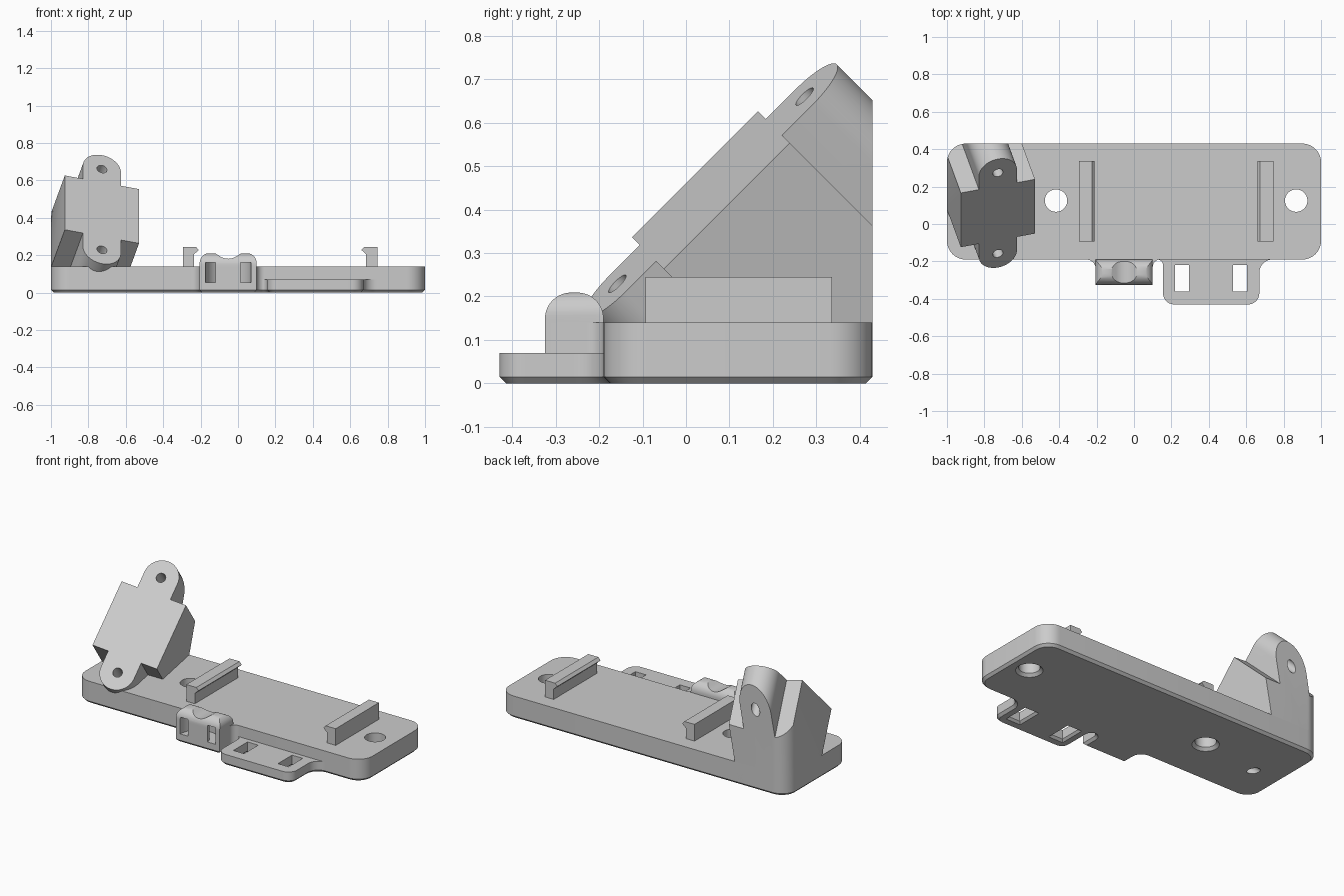
import bpy, bmesh, math
from mathutils import Matrix, Vector

if "Cube" in bpy.data.objects:
    bpy.data.objects.remove(bpy.data.objects["Cube"])

grey = bpy.data.materials.new("light grey plastic")
grey.diffuse_color = (0.6, 0.6, 0.6, 1)
grey.use_nodes = True
grey.node_tree.nodes["Principled BSDF"].inputs["Base Color"].default_value = grey.diffuse_color


def rounded(corners, steps=10):
    """Outline from (x, y[, radius]) corners, convex or concave."""
    out, n = [], len(corners)
    for i, c in enumerate(corners):
        p = Vector(c[:2])
        if len(c) < 3:
            out.append(p)
            continue
        a = (Vector(corners[i - 1][:2]) - p).normalized()
        b = (Vector(corners[(i + 1) % n][:2]) - p).normalized()
        half = a.angle(b) / 2
        mid = p + (a + b).normalized() * c[2] / math.sin(half)
        start = p + a * c[2] / math.tan(half) - mid
        turn = math.pi - 2 * half
        if a.x * b.y - a.y * b.x > 0:
            turn = -turn
        for k in range(steps + 1):
            out.append(mid + Matrix.Rotation(turn * k / steps, 2) @ start)
    return out


def rect(x0, x1, y0, y1, r=None):
    e = () if r is None else (r,)
    return rounded([(x0, y0) + e, (x1, y0) + e, (x1, y1) + e, (x0, y1) + e])


def circle(x, y, r, n=40):
    return [Vector((x + r * math.cos(2 * math.pi * k / n),
                    y + r * math.sin(2 * math.pi * k / n))) for k in range(n)]


def inset(pts, d):
    """Move a counter-clockwise outline inward by d."""
    out = []
    for i, p in enumerate(pts):
        e1 = (p - pts[i - 1]).normalized()
        e2 = (pts[(i + 1) % len(pts)] - p).normalized()
        n1, n2 = Vector((-e1.y, e1.x)), Vector((-e2.y, e2.x))
        out.append(p + (n1 + n2) * d / (1 + n1.dot(n2)))
    return out


def prism(name, pts, z0, z1, chamfer=0, matrix=Matrix()):
    """Extruded outline with an optional chamfer (or flare) at the bottom."""
    rings = [(pts, z0), (pts, z1)]
    if chamfer:
        rings = [(inset(pts, chamfer), z0), (pts, z0 + abs(chamfer)), (pts, z1)]
    bm = bmesh.new()
    loops = [[bm.verts.new((p.x, p.y, z)) for p in ring] for ring, z in rings]
    bm.faces.new(loops[0][::-1])
    bm.faces.new(loops[-1])
    n = len(pts)
    for lo, hi in zip(loops, loops[1:]):
        for i in range(n):
            bm.faces.new((lo[i], lo[(i + 1) % n], hi[(i + 1) % n], hi[i]))
    bm.transform(matrix)
    bmesh.ops.recalc_face_normals(bm, faces=bm.faces)
    mesh = bpy.data.meshes.new(name)
    bm.to_mesh(mesh)
    bm.free()
    mesh.materials.append(grey)
    obj = bpy.data.objects.new(name, mesh)
    bpy.context.collection.objects.link(obj)
    return obj


def boolean(obj, cutter, operation='DIFFERENCE'):
    mod = obj.modifiers.new("cut", 'BOOLEAN')
    mod.operation, mod.solver, mod.object = operation, 'EXACT', cutter
    bpy.context.view_layer.objects.active = obj
    bpy.ops.object.modifier_apply(modifier=mod.name)


XZ = Matrix.Rotation(math.pi / 2, 4, 'X')                 # outline in x, z
YZ = Matrix(((0, 0, 1, 0), (1, 0, 0, 0), (0, 1, 0, 0), (0, 0, 0, 1)))
parts, cutters = [], []

# base plate with two flared screw holes
base = prism("base_plate", rect(-1, 1, -0.19, 0.43, 0.1), 0, 0.14, 0.015)
parts.append(base)
for x in (-0.417, 0.867):
    c = prism("screw_hole_cutter", circle(x, 0.125, 0.06), -0.001, 0.2, -0.018)
    boolean(base, c)
    cutters.append(c)

# tilted sensor mount: square face with two rounded ears, swept back to the plate
u = Vector((0.395, 0.0725, -0.0725)).normalized()
v = Vector((0, 1, 1)).normalized()
tilt = Matrix((u, v, u.cross(v))).transposed().to_4x4()
tilt.translation = (-0.7275, 0.0575, 0.445)
S, E, L, R = 0.205, 0.105, 0.41, 0.1049
mount = prism("tilted_mount", rounded([
    (-S, -S), (-E, -S), (-E, -L, R), (E, -L, R), (E, -S), (S, -S),
    (S, S), (E, S), (E, L, R), (-E, L, R), (-E, S), (-S, S)], 14), -0.75, 0, 0, tilt)
parts.append(mount)
bounds = prism("mount_bounds", rounded(
    [(-1, -0.6), (0.5, -0.6), (0.5, 0.43), (-1, 0.43, 0.1)]), 0.02, 1.2)
boolean(mount, bounds, 'INTERSECT')
cutters.append(bounds)
for s in (-0.305, 0.305):
    c = prism("ear_hole_cutter", circle(0, s, 0.028, 24), -0.9, 0.1, 0, tilt)
    boolean(mount, c)
    if s < 0:
        boolean(base, c)
    cutters.append(c)

# snap clips, mirrored about the board centre
clip = [(-0.295, 0.13), (-0.235, 0.13), (-0.235, 0.205),
        (-0.21, 0.228), (-0.225, 0.245), (-0.295, 0.245)]
parts.append(prism("left_clip", rounded(clip), -0.337, 0.093, 0, XZ))
parts.append(prism("right_clip", rounded([(0.45 - x, z) for x, z in clip][::-1]),
                   -0.337, 0.093, 0, XZ))

# slotted front tab
tab = prism("front_tab", rounded([
    (0.12, -0.15), (0.12, -0.19), (0.155, -0.19, 0.03), (0.155, -0.43, 0.06),
    (0.67, -0.43, 0.06), (0.67, -0.19, 0.07), (0.76, -0.19), (0.76, -0.15)]),
    0, 0.07, 0.015)
parts.append(tab)
for x in (0.22, 0.53):
    c = prism("tab_slot_cutter", rect(x, x + 0.075, -0.36, -0.22), -0.001, 0.1, -0.014)
    boolean(tab, c)
    cutters.append(c)

# cable saddle: filleted foot plus a rounded, dipped top
foot = prism("cable_saddle_foot", rounded([
    (-0.27, -0.12), (-0.27, -0.19), (-0.205, -0.19, 0.05), (-0.205, -0.325),
    (0.1, -0.325), (0.1, -0.19, 0.04), (0.15, -0.19), (0.15, -0.12)]),
    0, 0.14, 0.015)
saddle = prism("cable_saddle_top", rounded([
    (-0.205, 0.14), (0.1, 0.14), (0.1, 0.212, 0.055), (0.02, 0.212, 0.03),
    (-0.0525, 0.167, 0.08), (-0.125, 0.212, 0.03), (-0.205, 0.212, 0.055)]),
    0.19, 0.325, 0, XZ)
side = prism("saddle_side_bounds", rounded([
    (-0.325, 0.1), (-0.19, 0.1), (-0.19, 0.209, 0.06), (-0.325, 0.209, 0.06)]),
    -0.4, 0.4, 0, YZ)
boolean(saddle, side, 'INTERSECT')
cutters.append(side)

# curved tie channel running between the two saddle slots
arc = [(math.cos(a), math.sin(a)) for a in [math.pi * k / 20 for k in range(21)]]
cx, cy = -0.0525, -0.325
channel = [Vector((cx + 0.122 * x, cy + 0.122 * y)) for x, y in arc]
channel += [Vector((cx - 0.122, cy - 0.1)), Vector((cx - 0.067, cy - 0.1))]
channel += [Vector((cx + 0.067 * x, cy + 0.067 * y)) for x, y in arc[::-1]]
channel += [Vector((cx + 0.067, cy - 0.1)), Vector((cx + 0.122, cy - 0.1))]
c = prism("tie_channel_cutter", channel, 0.055, 0.16)
cutters.append(c)
for part in (foot, saddle):
    boolean(part, c)
    parts.append(part)

# remove helpers and smooth the curved walls
for c in cutters:
    bpy.data.objects.remove(c)
for obj in parts:
    bpy.ops.object.select_all(action='DESELECT')
    obj.select_set(True)
    bpy.context.view_layer.objects.active = obj
    bpy.ops.object.shade_smooth_by_angle(angle=math.radians(30))
